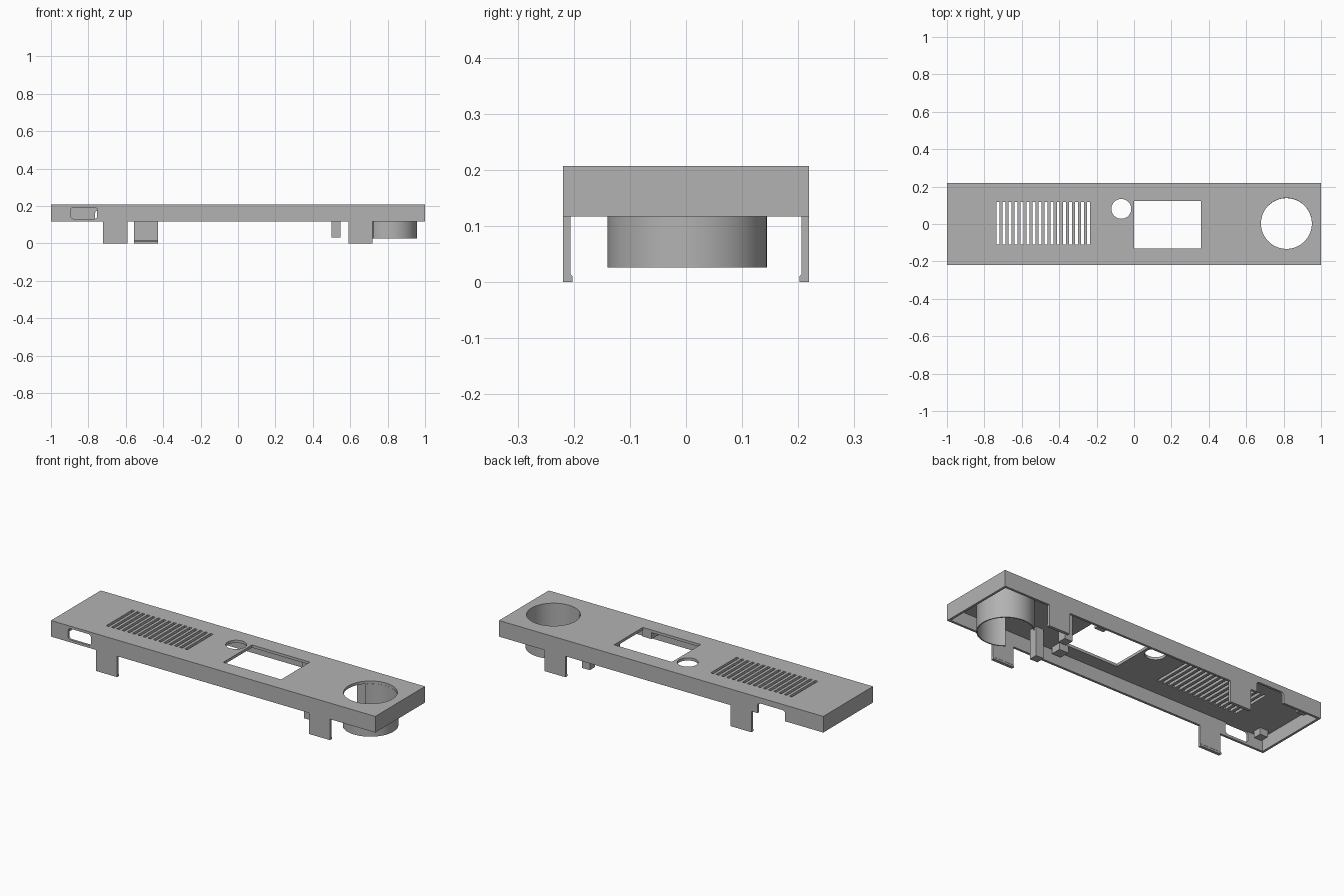
import bpy, bmesh, math
from mathutils import Matrix

if "Cube" in bpy.data.objects:
    bpy.data.objects.remove(bpy.data.objects["Cube"])

grey = bpy.data.materials.new("plain grey")
grey.use_nodes = True
colour = (0.45, 0.45, 0.45, 1)
grey.diffuse_color = colour
grey.node_tree.nodes["Principled BSDF"].inputs["Base Color"].default_value = colour

TOP, RIM, WALL = 0.207, 0.117, 0.013
CEIL = TOP - 0.015
HX, HY = 1.0, 0.219


def finish(name, bm, smooth=False):
    bmesh.ops.recalc_face_normals(bm, faces=bm.faces)
    mesh = bpy.data.meshes.new(name)
    bm.to_mesh(mesh)
    bm.free()
    mesh.materials.append(grey)
    obj = bpy.data.objects.new(name, mesh)
    bpy.context.scene.collection.objects.link(obj)
    if smooth:
        bpy.ops.object.select_all(action="DESELECT")
        obj.select_set(True)
        bpy.context.view_layer.objects.active = obj
        bpy.ops.object.shade_smooth_by_angle(angle=math.radians(30))
    return obj


def add_box(bm, x0, x1, y0, y1, z0, z1):
    size = Matrix.Diagonal((x1 - x0, y1 - y0, z1 - z0, 1))
    place = Matrix.Translation(((x0 + x1) / 2, (y0 + y1) / 2, (z0 + z1) / 2))
    return bmesh.ops.create_cube(bm, size=1, matrix=place @ size)["verts"]


def box(name, *limits):
    bm = bmesh.new()
    add_box(bm, *limits)
    return finish(name, bm)


def prism(bm, points, direction):
    """Extrude a flat outline along a direction."""
    face = bm.faces.new([bm.verts.new(p) for p in points])
    out = bmesh.ops.extrude_face_region(bm, geom=[face])["geom"]
    bmesh.ops.translate(bm, vec=direction,
                        verts=[v for v in out if isinstance(v, bmesh.types.BMVert)])


def rounded_wall_cut(bm, x0, x1, z0, z1, y, r):
    """Rounded rectangle passing through a long wall."""
    points = []
    for cx, cz, start in ((x1 - r, z1 - r, 0), (x0 + r, z1 - r, 90),
                          (x0 + r, z0 + r, 180), (x1 - r, z0 + r, 270)):
        for i in range(7):
            a = math.radians(start + 15 * i)
            points.append((cx + r * math.cos(a), y, cz + r * math.sin(a)))
    prism(bm, points, (0, 0.06, 0))


def round_cut(bm, x, y, r):
    bmesh.ops.create_cone(bm, cap_ends=True, segments=64, radius1=r, radius2=r,
                          depth=0.1, matrix=Matrix.Translation((x, y, TOP)))


# Shell: a tray open at the bottom
bm = bmesh.new()
add_box(bm, -HX, HX, -HY, HY, RIM, TOP)
shell = finish("shell", bm)

cut = bmesh.new()
add_box(cut, -HX + WALL, HX - WALL, -HY + WALL, HY - WALL, RIM - 0.05, CEIL)
cavity = finish("cavity_cutter", cut)

# Openings: vents, window, button hole, knob hole, port and cable notch
cut = bmesh.new()
for i in range(16):
    x = -0.728 + i * 0.0323
    add_box(cut, x - 0.008, x + 0.008, -0.11, 0.118, CEIL - 0.02, TOP + 0.02)
add_box(cut, 0.0, 0.357, -0.13, 0.124, CEIL - 0.02, TOP + 0.02)
round_cut(cut, -0.068, 0.081, 0.053)
round_cut(cut, 0.815, 0.003, 0.136)
rounded_wall_cut(cut, -0.895, -0.753, 0.131, 0.193, -HY - 0.04, 0.016)
rounded_wall_cut(cut, -0.765, -0.595, RIM - 0.05, 0.175, HY - 0.03, 0.016)
openings = finish("opening_cutter", cut)

for cutter in (cavity, openings):
    cutter.hide_render = True
    cutter.hide_viewport = True
    mod = shell.modifiers.new(cutter.name, "BOOLEAN")
    mod.operation = "DIFFERENCE"
    mod.solver = "EXACT"
    mod.object = cutter

# Knob tube with a gap facing the middle
bm = bmesh.new()
steps, start, end = 48, -130, 135
rows = []
for i in range(steps + 1):
    a = math.radians(start + (end - start) * i / steps)
    rows.append([bm.verts.new((0.815 + r * math.cos(a), 0.002 + r * math.sin(a), z))
                 for r, z in ((0.136, 0.026), (0.142, 0.026), (0.142, CEIL), (0.136, CEIL))])
for a, b in zip(rows, rows[1:]):
    for j in range(4):
        k = (j + 1) % 4
        bm.faces.new((a[j], a[k], b[k], b[j]))
bm.faces.new(rows[0])
bm.faces.new(rows[-1])
finish("knob_tube", bm, smooth=True)

# Snap tabs with a small inward hook
for name, x, side in (("front_left_tab", 0.655, -1), ("front_right_tab", -0.657, -1),
                      ("back_left_tab", 0.655, 1), ("back_right_tab", -0.492, 1)):
    profile = ((HY, 0), (HY, RIM), (HY - WALL, RIM), (HY - WALL, 0.014),
               (HY - 0.017, 0.01), (HY - 0.017, 0))
    bm = bmesh.new()
    prism(bm, [(x - 0.065, side * y, z) for y, z in profile], (0.13, 0, 0))
    finish(name, bm)

# Inner posts, mirrored front to back
for name, x, y, half, low in (("long_post", 0.525, 0.108, 0.024, 0.03),
                              ("window_post", 0.333, 0.16, 0.028, 0.155),
                              ("end_post", -0.937, 0.16, 0.024, 0.155)):
    for side, label in ((-1, "front"), (1, "back")):
        box(f"{label}_{name}", x - half, x + half,
            side * y - half, side * y + half, low, CEIL)
